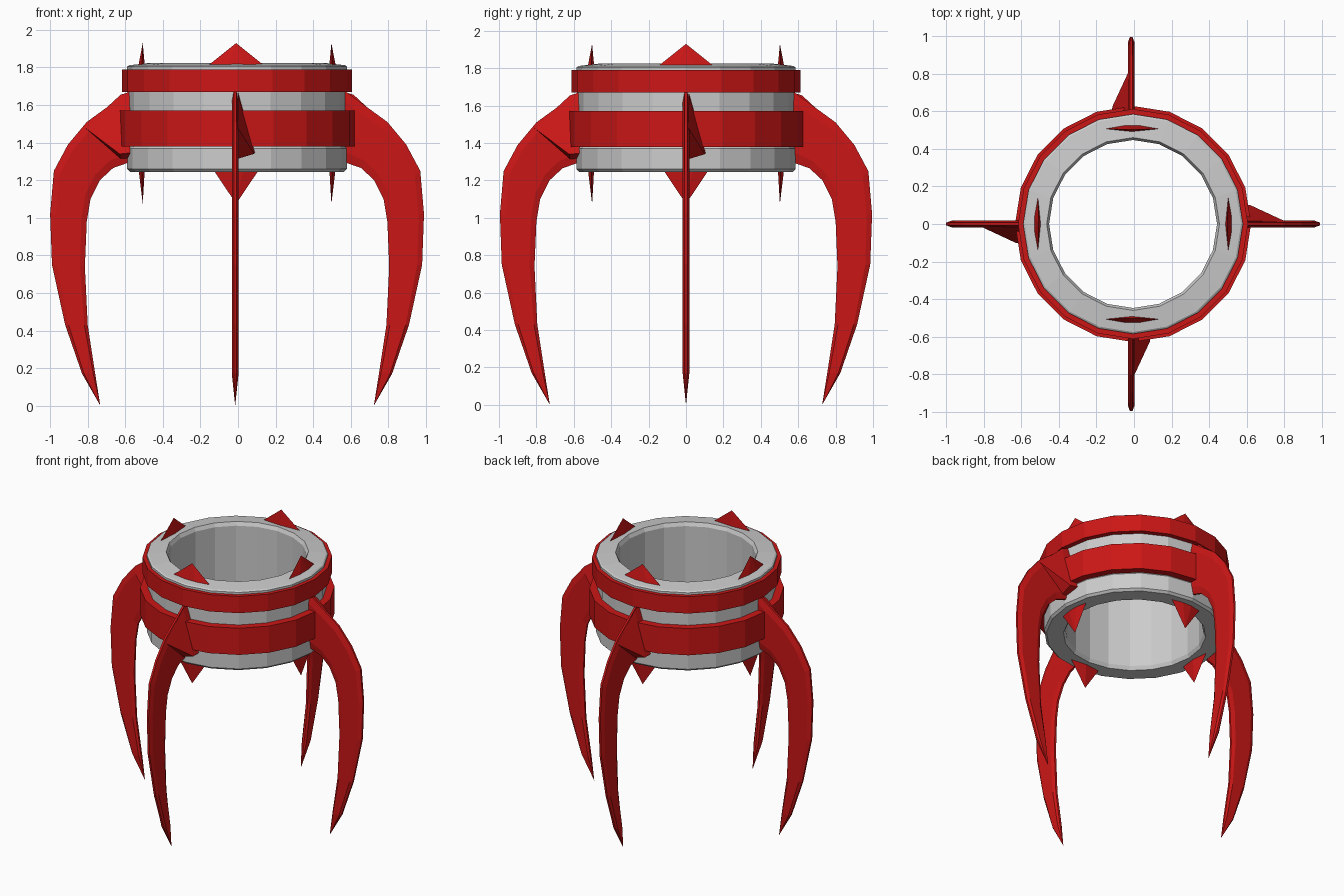
import bpy, bmesh, math
from mathutils import Matrix, Vector

if "Cube" in bpy.data.objects:
    bpy.data.objects.remove(bpy.data.objects["Cube"])

SIDES = 20
CX = -0.005
red = bpy.data.materials.new("red")
red.diffuse_color = (0.6, 0.008, 0.008, 1)
red.use_nodes = True
red.node_tree.nodes["Principled BSDF"].inputs["Base Color"].default_value = red.diffuse_color


def finish(name, bm, mat=None):
    bmesh.ops.recalc_face_normals(bm, faces=bm.faces)
    me = bpy.data.meshes.new(name)
    bm.to_mesh(me)
    bm.free()
    ob = bpy.data.objects.new(name, me)
    bpy.context.collection.objects.link(ob)
    if mat:
        me.materials.append(mat)
    return ob


def bridge(bm, a, b):
    for i in range(len(a)):
        j = (i + 1) % len(a)
        bm.faces.new((a[i], a[j], b[j], b[i]))


def lathe(name, profile, mat=None):
    bm = bmesh.new()
    loops = []
    for k in range(SIDES):
        t = 2 * math.pi * k / SIDES
        loops.append([bm.verts.new((CX + r * math.cos(t), r * math.sin(t), z)) for r, z in profile])
    for k in range(SIDES):
        bridge(bm, loops[k], loops[(k + 1) % SIDES])
    return finish(name, bm, mat)


def place(k, shift=0.0):
    return Matrix.Translation((CX + (shift if k % 2 else 0), 0, 0)) @ Matrix.Rotation(k * math.pi / 2, 4, 'Z')


# Grey tube with lips at both ends and a shallow waist
lathe("ring_body", [(0.46, 1.245), (0.57, 1.245), (0.585, 1.26), (0.585, 1.37), (0.577, 1.38),
                    (0.577, 1.68), (0.585, 1.69), (0.585, 1.805), (0.575, 1.812), (0.46, 1.825),
                    (0.447, 1.80), (0.447, 1.27)])

# Red bands around the tube
lathe("upper_band", [(0.56, 1.67), (0.612, 1.67), (0.612, 1.79), (0.56, 1.79)], red)
lathe("lower_band", [(0.56, 1.38), (0.628, 1.38), (0.628, 1.57), (0.56, 1.57)], red)

# Curved claw legs: outer edge and inner edge as (radius, height)
outer = [(0.56, 1.685), (0.80, 1.51), (0.90, 1.39), (0.975, 1.25), (0.995, 1.02),
         (0.985, 0.75), (0.915, 0.43), (0.825, 0.17)]
inner = [(0.56, 1.30), (0.66, 1.265), (0.73, 1.20), (0.78, 1.10), (0.80, 0.98),
         (0.81, 0.74), (0.795, 0.43), (0.755, 0.17)]


def claw(k):
    bm = bmesh.new()
    loops = []
    for o, i in zip(outer, inner):
        o, i = Vector((o[0], 0, o[1])), Vector((i[0], 0, i[1]))
        sect = [(0, .007), (.15, .018), (.85, .018), (1, .007),
                (1, -.007), (.85, -.018), (.15, -.018), (0, -.007)]
        loops.append([bm.verts.new(o.lerp(i, f) + Vector((0, y, 0))) for f, y in sect])
    for a, b in zip(loops, loops[1:]):
        bridge(bm, a, b)
    bm.faces.new(loops[0])
    tip = bm.verts.new((0.728, 0, 0))
    for i in range(8):
        bm.faces.new((loops[-1][i], loops[-1][(i + 1) % 8], tip))
    bm.transform(place(k, -0.01))
    finish(f"claw_leg_{k + 1}", bm, red)

    # Side gusset at the claw root
    bm = bmesh.new()
    v = [bm.verts.new(p) for p in ((0.57, 0.015, 1.67), (0.57, 0.105, 1.345), (0.57, 0, 1.315),
                                   (0.62, 0.015, 1.655), (0.625, 0.10, 1.34), (0.62, 0, 1.31),
                                   (0.81, 0.014, 1.48))]
    bmesh.ops.convex_hull(bm, input=v)
    bm.transform(place(k, -0.01))
    finish(f"claw_gusset_{k + 1}", bm, red)


# Lens-based spike standing on, or hanging from, the tube rim
def spike(name, k, base, tip, half):
    bm = bmesh.new()
    pts = [(0.49, 0), (0.507, half), (0.527, half * .3), (0.527, -half * .3), (0.507, -half)]
    ring = [bm.verts.new((x, y, base)) for x, y in pts]
    apex = bm.verts.new((0.502, 0, tip))
    bm.faces.new(ring)
    for i in range(5):
        bm.faces.new((ring[i], ring[(i + 1) % 5], apex))
    bm.transform(place(k, -0.005))
    finish(f"{name}_{k + 1}", bm, red)


for k in range(4):
    claw(k)
    spike("top_spike", k, 1.80, 1.93, 0.162)
    spike("bottom_spike", k, 1.28, 1.075, 0.138)
